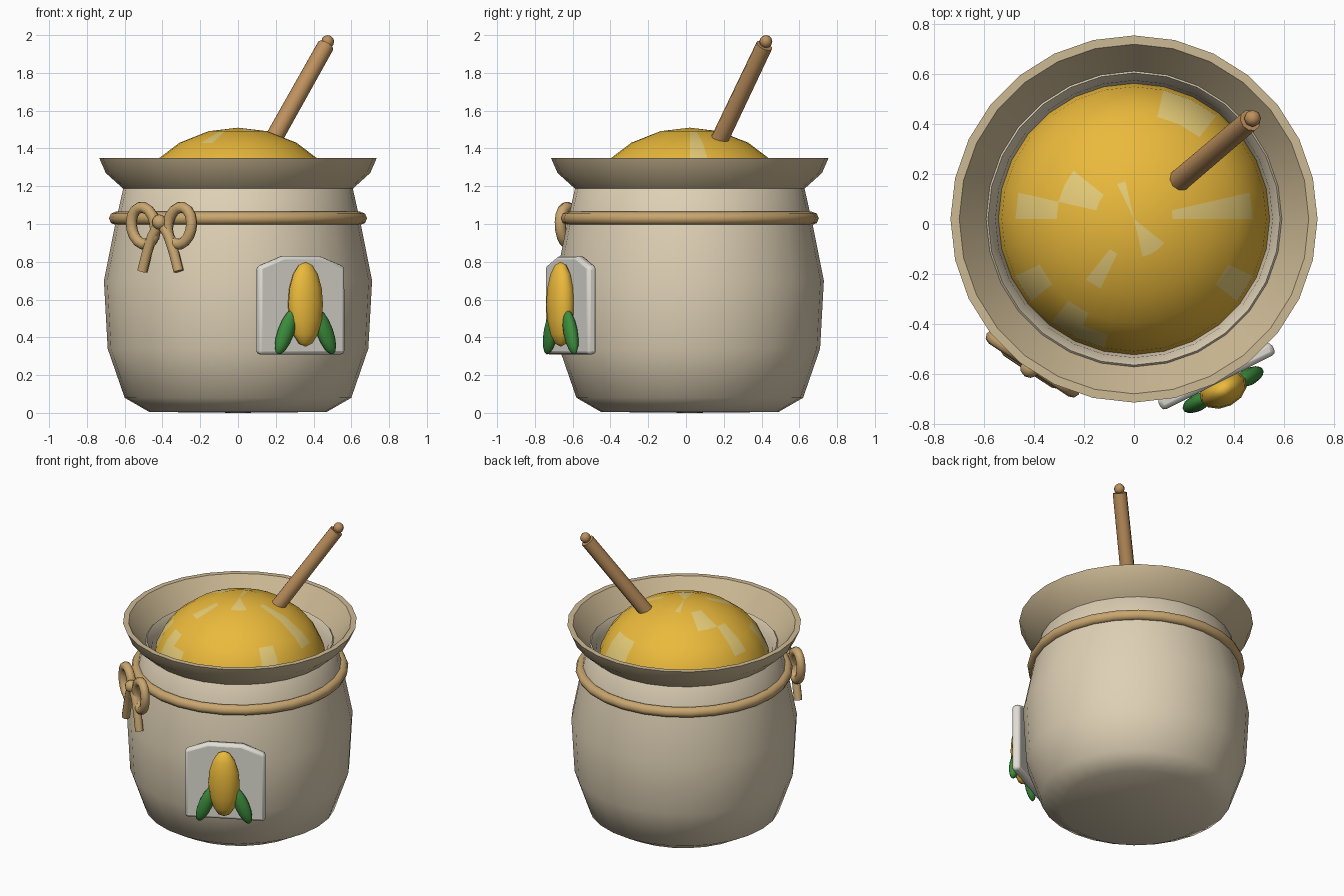
import bpy, bmesh, math
from mathutils import Vector, Matrix

if "Cube" in bpy.data.objects:
    bpy.data.objects.remove(bpy.data.objects["Cube"])

CY = 0.02      # the pot axis sits slightly behind the origin
SEG = 28


def mat(name, r, g, b):
    m = bpy.data.materials.new(name)
    m.diffuse_color = (r, g, b, 1)
    m.use_nodes = True
    m.node_tree.nodes["Principled BSDF"].inputs["Base Color"].default_value = m.diffuse_color
    return m


CREAM = mat("cream", .73, .63, .46)
TAN = mat("tan", .61, .49, .30)
HONEY = mat("honey", .83, .49, .045)
SHINE = mat("shine", .80, .61, .19)
ROPE = mat("rope", .58, .38, .16)
WOOD = mat("wood", .51, .28, .11)
GREEN = mat("green", .045, .26, .045)
WHITE = mat("white", .75, .73, .66)


def finish(bm, name, material, angle=40, matrix=None):
    bmesh.ops.remove_doubles(bm, verts=bm.verts, dist=1e-5)
    bmesh.ops.recalc_face_normals(bm, faces=bm.faces)
    me = bpy.data.meshes.new(name)
    bm.to_mesh(me)
    bm.free()
    ob = bpy.data.objects.new(name, me)
    bpy.context.collection.objects.link(ob)
    me.materials.append(material)
    if matrix is not None:
        ob.matrix_world = matrix
    bpy.ops.object.select_all(action='DESELECT')
    ob.select_set(True)
    bpy.context.view_layer.objects.active = ob
    bpy.ops.object.shade_smooth_by_angle(angle=math.radians(angle))
    return ob


def lathe(name, profile, material, angle=40, closed=False, shiny=()):
    bm = bmesh.new()
    rings = []
    for r, z in profile:
        rings.append([bm.verts.new((r * math.cos(2 * math.pi * i / SEG),
                                    CY + r * math.sin(2 * math.pi * i / SEG), z))
                      if r > 0 or i == 0 else None for i in range(SEG)])
    n = len(rings)
    for k in range(n if closed else n - 1):
        a, b = rings[k], rings[(k + 1) % n]
        for i in range(SEG):
            j = (i + 1) % SEG
            loop = [a[i] or a[0], a[j] or a[0], b[j] or b[0], b[i] or b[0]]
            f = bm.faces.new(list(dict.fromkeys(loop)))
            f.material_index = int((k, i) in shiny)
    return finish(bm, name, material, angle)


def frame(origin, normal):
    """Local x along the pot surface, y outward, z up."""
    nrm = Vector(normal).normalized()
    tan = nrm.cross(Vector((0, 0, 1))) * -1
    m = Matrix((tan, nrm, (0, 0, 1))).transposed().to_4x4()
    m.translation = origin
    return m


def ellipsoid(name, matrix, radii, material, seg=12, rings=8):
    bm = bmesh.new()
    bmesh.ops.create_uvsphere(bm, u_segments=seg, v_segments=rings, radius=1)
    bmesh.ops.transform(bm, matrix=matrix @ Matrix.Diagonal((*radii, 1)), verts=bm.verts)
    return finish(bm, name, material, 60)


def tube(name, pts, radius, material, matrix, closed=False):
    cu = bpy.data.curves.new(name, 'CURVE')
    cu.dimensions = '3D'
    cu.bevel_depth = radius
    cu.bevel_resolution = 2
    cu.use_fill_caps = True
    sp = cu.splines.new('POLY')
    sp.points.add(len(pts) - 1)
    for p, co in zip(sp.points, pts):
        p.co = (*co, 1)
    sp.use_cyclic_u = closed
    cu.materials.append(material)
    ob = bpy.data.objects.new(name, cu)
    ob.matrix_world = matrix
    bpy.context.collection.objects.link(ob)


# Pot body with an open, hollow mouth
lathe("pot_body", [(0, 0), (.47, .005), (.60, .08), (.69, .34), (.71, .70), (.65, 1.0),
                   (.605, 1.20), (.585, 1.22), (.555, 1.17), (.535, 1.0), (0, .98)], CREAM, 65)

# Flared rim
lathe("pot_rim", [(.60, 1.18), (.70, 1.27), (.735, 1.35), (.70, 1.35), (.59, 1.21)],
      TAN, 25, closed=True)

# Honey dome with pale shine patches
dome = [(r, 1.06 + .45 * math.sqrt(max(0, 1 - (r / .545) ** 2)))
        for r in (0, .155, .31, .42, .475, .53, .545)]
shiny = {(0, 8), (0, 22), (0, 23), (0, 24), (1, 0), (2, 0), (3, 0), (1, 12), (1, 11),
         (2, 13), (3, 13), (1, 18), (3, 4), (4, 4), (3, 5), (4, 5), (3, 25), (4, 25),
         (3, 16), (4, 16), (3, 18), (4, 18), (4, 19)}
honey = lathe("honey", dome, HONEY, 60, shiny=shiny)
honey.data.materials.append(SHINE)

# Dipper stick with a small end ball
a, b = Vector((.165, .16, 1.41)), Vector((.465, .415, 1.945))
bm = bmesh.new()
bmesh.ops.create_cone(bm, cap_ends=True, segments=10, radius1=.047, radius2=.045,
                      depth=(b - a).length)
turn = (b - a).to_track_quat('Z', 'Y').to_matrix().to_4x4()
finish(bm, "dipper_stick", WOOD, 40, Matrix.Translation((a + b) / 2) @ turn)
ellipsoid("dipper_end", Matrix.Translation((.475, .423, 1.966)), (.034,) * 3, WOOD, 8, 6)

# Cord round the neck
tube("cord", [(.648 * math.cos(2 * math.pi * i / SEG), .648 * math.sin(2 * math.pi * i / SEG), 0)
              for i in range(SEG)], .035, ROPE, Matrix.Translation((0, CY, 1.03)), True)

# Bow: two loops, two tails and a knot
bow = frame((-.405, -.56, 1.01), (-.55, -.83, 0))
for s, side in ((-1, "left"), (1, "right")):
    loop = []
    for i in range(16):
        t = 2 * math.pi * i / 16
        u, v = .075 * math.cos(t), .10 * math.sin(t)
        c, d = math.cos(.25), math.sin(.25)
        loop.append((s * (.115 + u * c + v * d), 0, -.02 - u * d + v * c))
    tube("bow_loop_" + side, loop, .03, ROPE, bow, True)
    tube("bow_tail_" + side, [(0, .01, 0), (s * .05, .01, -.07), (s * .085, .01, -.16),
                              (s * .115, .01, -.26)], .028, ROPE, bow)
ellipsoid("bow_knot", bow @ Matrix.Translation((0, .02, 0)), (.04, .04, .04), ROPE, 10, 8)

# Label plate with a clipped top
plate = frame((.33, -.61, .31), (.45, -.89, 0))
bm = bmesh.new()
outline = [(-.255, 0), (.255, 0), (.255, .465), (.11, .52), (-.11, .52), (-.255, .465)]
face = bm.faces.new([bm.verts.new((x, -.027, z)) for x, z in outline])
ext = bmesh.ops.extrude_face_region(bm, geom=[face])
bmesh.ops.translate(bm, vec=(0, .054, 0),
                    verts=[g for g in ext["geom"] if isinstance(g, bmesh.types.BMVert)])
ob = finish(bm, "label_plate", WHITE, 40, plate)
bev = ob.modifiers.new("bevel", 'BEVEL')
bev.width = .018
bev.segments = 2

# Corn cob with a leaf on each side
ellipsoid("corn_cob", plate @ Matrix.Translation((0, .06, .265)), (.10, .07, .225), HONEY)
for s, side in ((-1, "left"), (1, "right")):
    tilt = Matrix.Rotation(-s * math.radians(22), 4, 'Y')
    ellipsoid("leaf_" + side, plate @ Matrix.Translation((s * .115, .06, .12)) @ tilt,
              (.046, .035, .13), GREEN, 10, 8)
